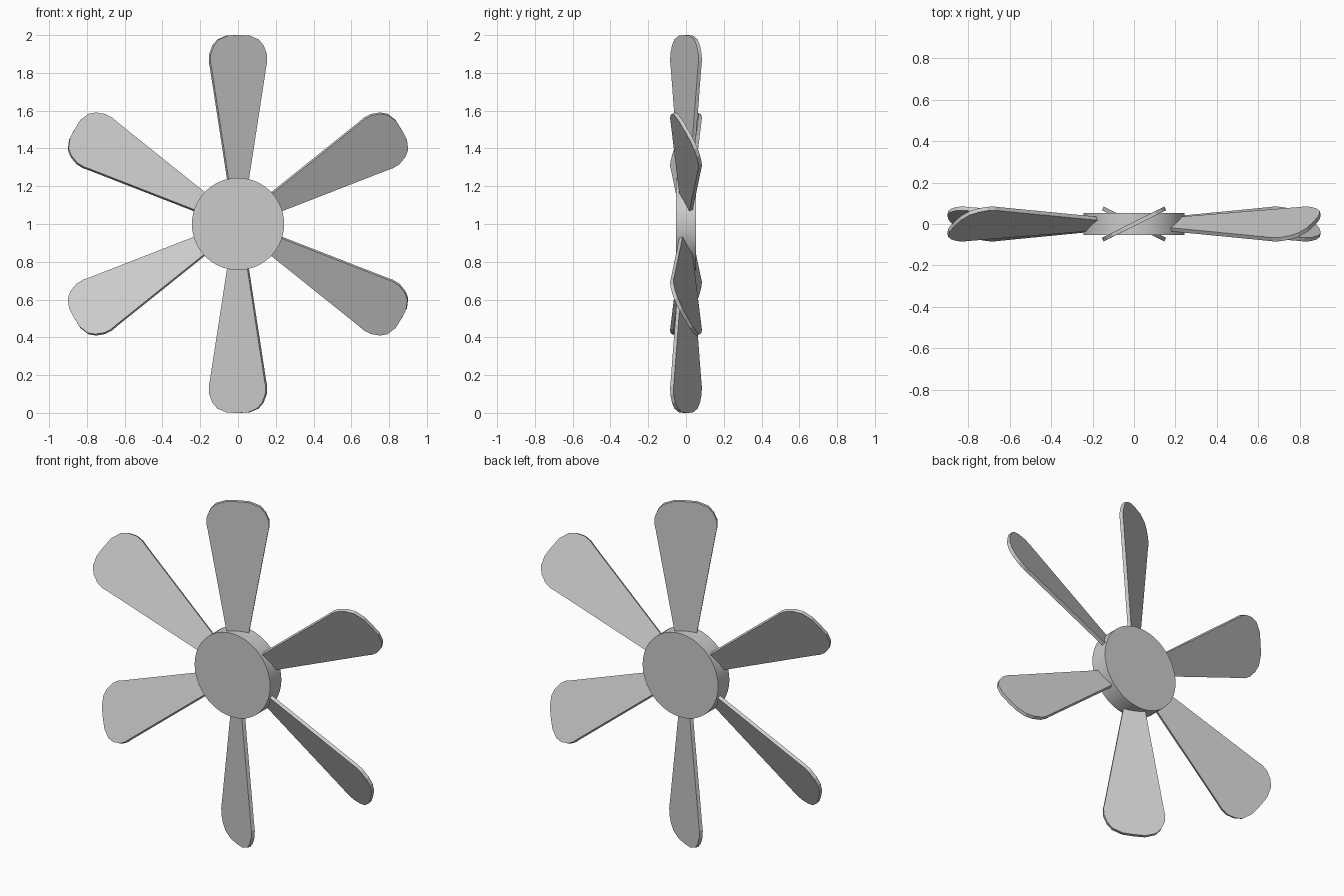
import bpy, bmesh
from math import radians
from mathutils import Matrix

if "Cube" in bpy.data.objects:
    bpy.data.objects.remove(bpy.data.objects["Cube"])

CENTRE = Matrix.Translation((0, 0, 1))
PITCH = radians(26.5)
THICK = 0.02

# Hub disc, axis along y
bpy.ops.mesh.primitive_cylinder_add(vertices=64, radius=0.244, depth=0.104,
                                    location=(0, 0, 1), rotation=(radians(90), 0, 0))
hub = bpy.context.object
hub.name = "hub"
bpy.ops.object.shade_smooth_by_angle(angle=radians(30))

# Blade outline: (half width, radius), from root to rounded tip
half = [(0.058, 0.225), (0.160, 0.82), (0.168, 0.86), (0.166, 0.90),
        (0.147, 0.945), (0.118, 0.977), (0.062, 0.998)]
outline = half + [(0, 1.0)] + [(-x, z) for x, z in reversed(half)]

bm = bmesh.new()
face = bm.faces.new([bm.verts.new((x, -THICK / 2, z)) for x, z in outline])
ext = bmesh.ops.extrude_face_region(bm, geom=[face])
bmesh.ops.translate(bm, vec=(0, THICK, 0),
                    verts=[v for v in ext["geom"] if isinstance(v, bmesh.types.BMVert)])
bmesh.ops.recalc_face_normals(bm, faces=bm.faces)
# Pitch the blade about its own length
bmesh.ops.rotate(bm, verts=bm.verts, matrix=Matrix.Rotation(PITCH, 3, 'Z'))
blade_mesh = bpy.data.meshes.new("blade")
bm.to_mesh(blade_mesh)
bm.free()

# Six blades around the hub
for i in range(6):
    blade = bpy.data.objects.new(f"blade_{i + 1}", blade_mesh)
    bpy.context.collection.objects.link(blade)
    blade.matrix_world = CENTRE @ Matrix.Rotation(radians(60 * i), 4, 'Y')
